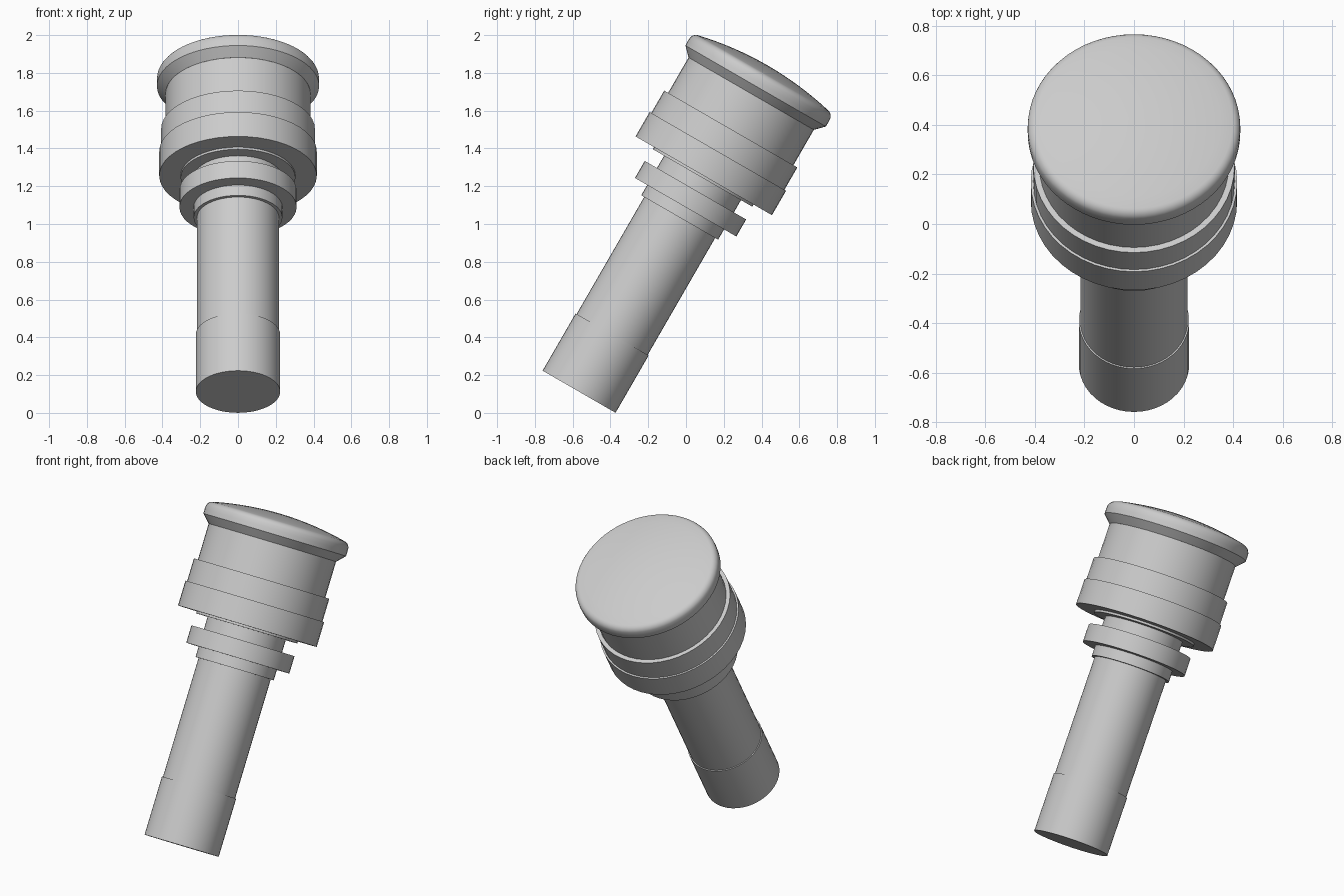
import bpy, bmesh, math
from mathutils import Matrix, Vector

if "Cube" in bpy.data.objects:
    bpy.data.objects.remove(bpy.data.objects["Cube"], do_unlink=True)

grey = bpy.data.materials.new("plain grey")
grey.use_nodes = True
colour = (0.6, 0.6, 0.6, 1)
grey.diffuse_color = colour
grey.node_tree.nodes["Principled BSDF"].inputs["Base Color"].default_value = colour

# The whole plunger leans backwards from its base
LEAN = Matrix.Translation((0, -0.566, 0.112)) @ Matrix.Rotation(math.radians(-30), 4, "X")


def lathe(name, profile, sides):
    """Spin (radius, height) points about the axis; open ends are closed with flat discs."""
    bm = bmesh.new()
    rings = []
    for radius, height in profile:
        ring = []
        for i in range(sides):
            a = math.tau * i / sides
            ring.append(bm.verts.new((radius * math.cos(a), radius * math.sin(a), height)))
        rings.append(ring)
    for low, high in zip(rings, rings[1:]):
        for i in range(sides):
            j = (i + 1) % sides
            bm.faces.new((low[i], low[j], high[j], high[i]))
    bm.faces.new(list(reversed(rings[0])))
    bm.faces.new(rings[-1])
    mesh = bpy.data.meshes.new(name)
    bm.to_mesh(mesh)
    bm.free()
    mesh.materials.append(grey)
    obj = bpy.data.objects.new(name, mesh)
    obj.matrix_world = LEAN
    bpy.context.collection.objects.link(obj)
    bpy.ops.object.select_all(action="DESELECT")
    obj.select_set(True)
    bpy.context.view_layer.objects.active = obj
    bpy.ops.object.shade_smooth_by_angle(angle=math.radians(32))
    return obj


# Plain cylinders along the axis: name, radius, bottom, top
for name, radius, bottom, top in [
    ("shaft_foot", 0.223, 0, 0.35),
    ("shaft", 0.217, 0.34, 1.08),
    ("shaft_collar", 0.235, 1.065, 1.14),
    ("flange", 0.31, 1.128, 1.232),
    ("neck", 0.235, 1.22, 1.32),
    ("thin_washer", 0.304, 1.307, 1.33),
    ("lower_band", 0.417, 1.32, 1.469),
    ("upper_band", 0.407, 1.46, 1.606),
    ("head_barrel", 0.383, 1.6, 1.825),
]:
    lathe(name, [(radius, bottom), (radius, top)], 48)

# Domed cap with a flared underside and a rounded rim
rim = [(0.383, 1.822), (0.429, 1.869), (0.43, 1.895)]
for step in range(1, 6):
    a = math.radians(78) * step / 5
    rim.append((0.39 + 0.04 * math.cos(a), 1.908 + 0.042 * math.sin(a)))
edge_radius, edge_height = rim[-1]
for step in range(1, 9):
    t = 1 - step / 8
    radius = max(edge_radius * t, 0.004)
    rim.append((radius, edge_height + 0.046 * (1 - t * t)))
lathe("domed_cap", rim, 64)
